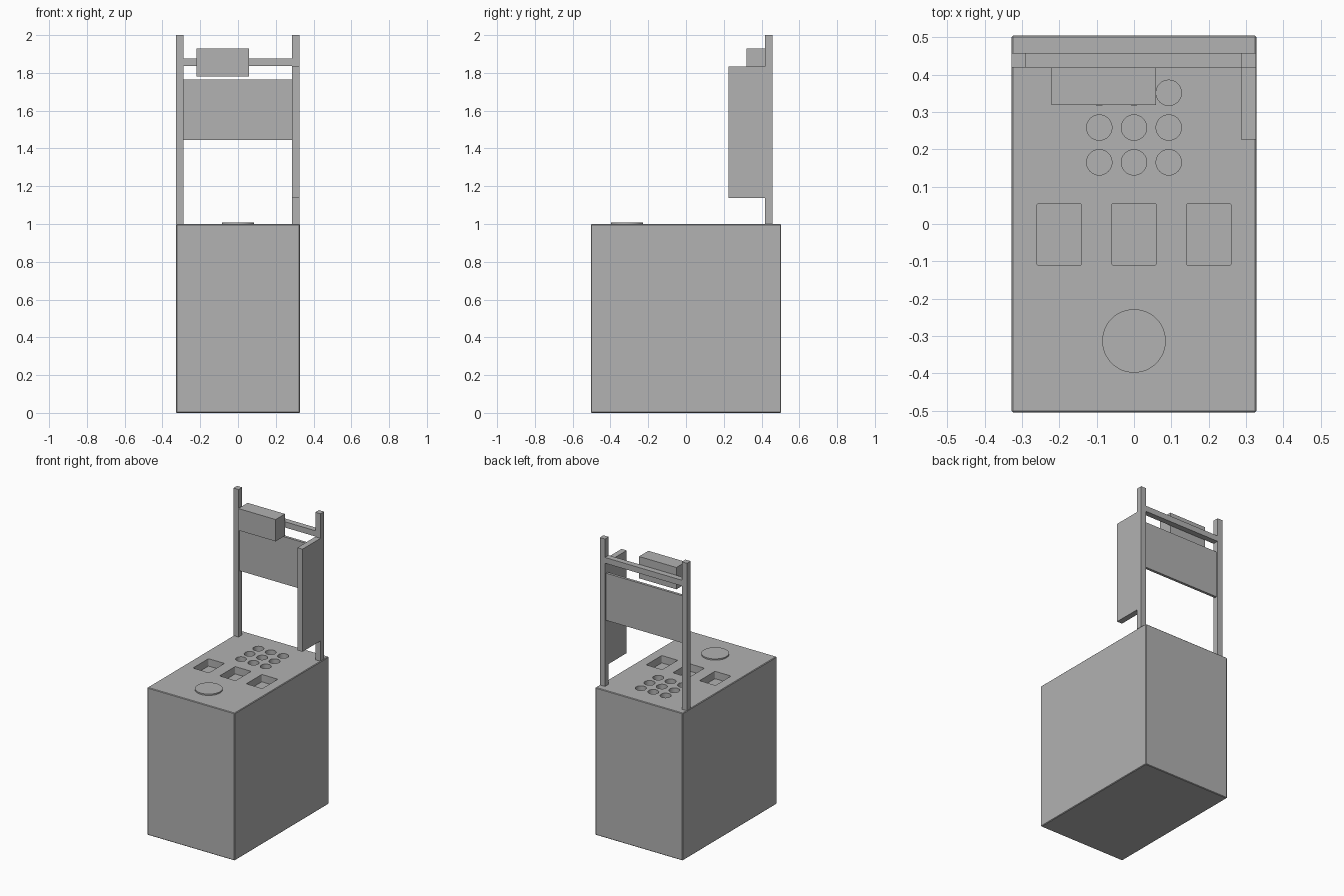
import bpy
import bmesh
from mathutils import Matrix, Vector

if "Cube" in bpy.data.objects:
    bpy.data.objects.remove(bpy.data.objects["Cube"])

GREY = (0.445, 0.445, 0.445, 1)
grey = bpy.data.materials.new("plain grey")
grey.use_nodes = True
grey.diffuse_color = GREY
grey.node_tree.nodes["Principled BSDF"].inputs["Base Color"].default_value = GREY


def add_box(bm, x, y, z):
    """Add a box given its (low, high) extent on each axis."""
    low, high = (Vector(v) for v in zip(x, y, z))
    matrix = Matrix.Translation((low + high) / 2) @ Matrix.Diagonal((high - low).to_4d())
    return bmesh.ops.create_cube(bm, size=1, matrix=matrix)["verts"]


def add_cylinder(bm, x, y, z, radius, sides=32):
    """Add an upright cylinder between the two heights in z."""
    bmesh.ops.create_cone(bm, cap_ends=True, segments=sides, radius1=radius, radius2=radius,
                          depth=z[1] - z[0],
                          matrix=Matrix.Translation((x, y, (z[0] + z[1]) / 2)))


def finish(name, bm):
    mesh = bpy.data.meshes.new(name)
    bm.to_mesh(mesh)
    bm.free()
    mesh.materials.append(grey)
    obj = bpy.data.objects.new(name, mesh)
    bpy.context.collection.objects.link(obj)
    return obj


def box(name, x, y, z):
    bm = bmesh.new()
    add_box(bm, x, y, z)
    return finish(name, bm)


# Cabinet with slightly softened edges
cabinet = box("cabinet", (-0.328, 0.328), (-0.504, 0.504), (0, 1))
bevel = cabinet.modifiers.new("soft edges", "BEVEL")
bevel.width = 0.004
bevel.segments = 1

# Cutters: three rounded trays and a grid of nine round wells
bm = bmesh.new()
for x in (-0.2, 0, 0.2):
    verts = add_box(bm, (x - 0.06, x + 0.06), (-0.111, 0.055), (0.95, 1.05))
    uprights = {e for v in verts for e in v.link_edges
                if abs(e.verts[0].co.z - e.verts[1].co.z) > 0.05}
    bmesh.ops.bevel(bm, geom=list(uprights), offset=0.006, segments=3,
                    profile=0.5, affect="EDGES")
for x in (-0.093, 0, 0.093):
    for y in (0.165, 0.258, 0.351):
        add_cylinder(bm, x, y, (0.96, 1.05), 0.034)
cutter = finish("recess_cutter", bm)
cutter.hide_render = True

cut = cabinet.modifiers.new("recesses", "BOOLEAN")
cut.operation = "DIFFERENCE"
cut.solver = "EXACT"
cut.object = cutter

# Bake the recesses into the cabinet and drop the cutter
bpy.context.view_layer.update()
evaluated = cabinet.evaluated_get(bpy.context.evaluated_depsgraph_get())
carved = bpy.data.meshes.new_from_object(evaluated)
cabinet.modifiers.clear()
cabinet.data = carved
bpy.data.objects.remove(cutter)

# Raised round pad near the front
bm = bmesh.new()
add_cylinder(bm, 0, -0.313, (0.99, 1.009), 0.085, 48)
finish("round_pad", bm)

# Rear frame
POST_Y = (0.419, 0.458)
box("right_post", (-0.328, -0.289), POST_Y, (1, 2))
box("left_post", (0.287, 0.326), POST_Y, (1, 2))
box("crossbar", (-0.289, 0.287), POST_Y, (1.836, 1.875))
box("back_panel", (-0.289, 0.287), (0.43, 0.448), (1.445, 1.765))

# Side panel in front of the left post, and the box hung on the crossbar
box("side_panel", (0.287, 0.326), (0.226, 0.419), (1.138, 1.834))
box("hanging_box", (-0.221, 0.059), (0.319, 0.419), (1.78, 1.928))

# Smooth the round walls only
for name in ("cabinet", "round_pad"):
    bpy.ops.object.select_all(action="DESELECT")
    obj = bpy.data.objects[name]
    obj.select_set(True)
    bpy.context.view_layer.objects.active = obj
    bpy.ops.object.shade_smooth_by_angle(angle=0.6)
